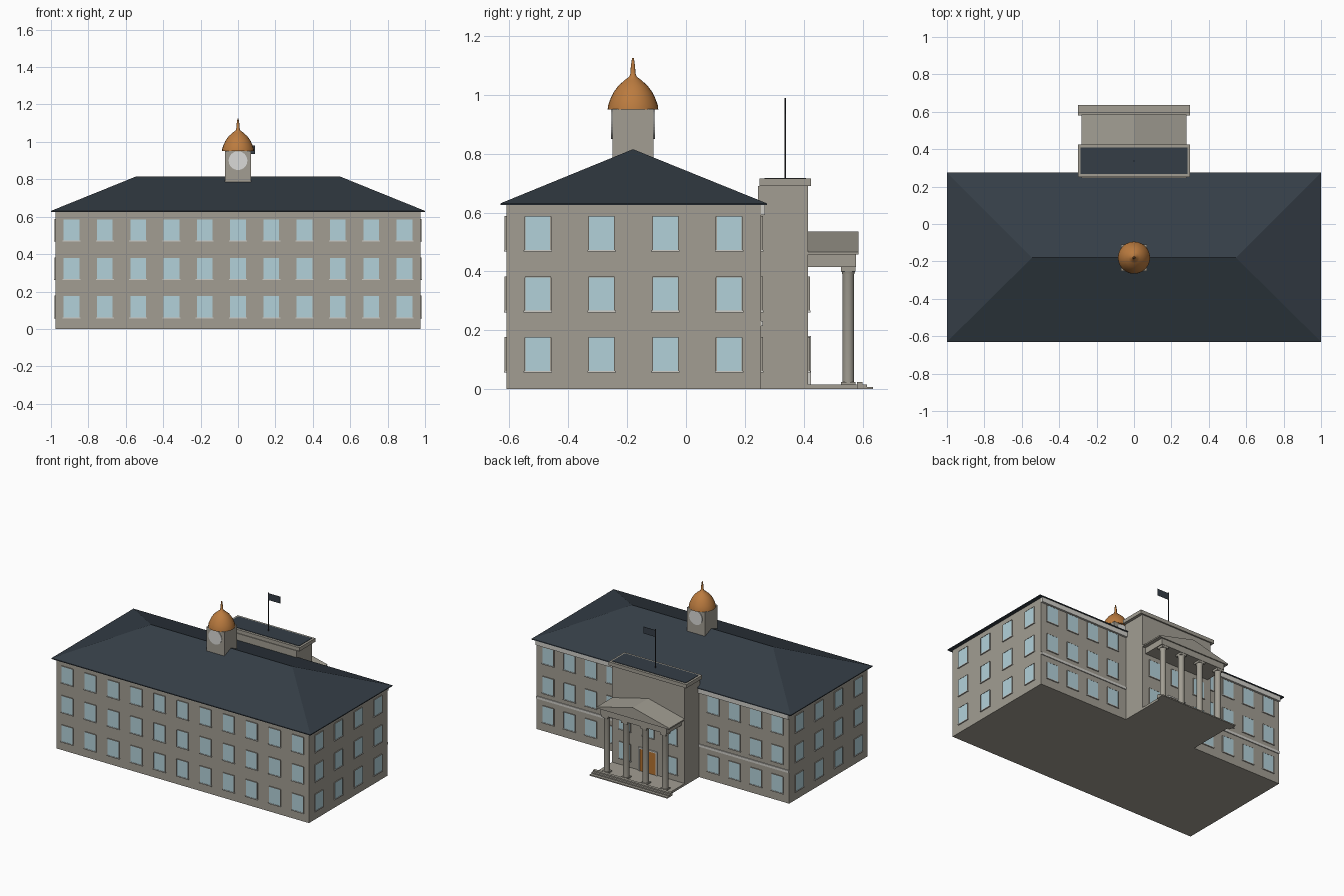
import bpy, bmesh
from math import radians, cos, sin, pi
from mathutils import Matrix, Vector

cube = bpy.data.objects.get("Cube")
if cube:
    bpy.data.objects.remove(cube)


def material(name, r, g, b):
    m = bpy.data.materials.new(name)
    m.use_nodes = True
    colour = (r, g, b, 1)
    m.diffuse_color = colour
    m.node_tree.nodes["Principled BSDF"].inputs["Base Color"].default_value = colour
    return m


STONE = material("stone", .36, .34, .29)
TRIM = material("pale trim", .62, .61, .57)
GLASS = material("window glass", .45, .64, .70)
SLATE = material("dark slate", .035, .048, .062)
COPPER = material("copper", .50, .20, .05)
WOOD = material("door wood", .46, .17, .03)
CLOCK = material("clock white", .70, .70, .68)
METAL = material("dark metal", .03, .03, .035)


def finish(name, bm, mat, smooth=False):
    bmesh.ops.recalc_face_normals(bm, faces=bm.faces)
    me = bpy.data.meshes.new(name)
    bm.to_mesh(me)
    bm.free()
    me.materials.append(mat)
    ob = bpy.data.objects.new(name, me)
    bpy.context.collection.objects.link(ob)
    if smooth:
        bpy.ops.object.select_all(action="DESELECT")
        ob.select_set(True)
        bpy.context.view_layer.objects.active = ob
        bpy.ops.object.shade_smooth_by_angle(angle=radians(40))
    return ob


def add_box(bm, x, y, z, turn=Matrix()):
    """Each of x, y, z is a (low, high) pair."""
    size = Matrix.Diagonal((x[1] - x[0], y[1] - y[0], z[1] - z[0], 1))
    mid = Matrix.Translation((sum(x) / 2, sum(y) / 2, sum(z) / 2))
    bmesh.ops.create_cube(bm, size=1, matrix=turn @ mid @ size)


def boxes(name, mat, *specs):
    bm = bmesh.new()
    for s in specs:
        add_box(bm, *s)
    return finish(name, bm, mat)


def lathe(bm, profile, centre, steps=24):
    rings = []
    for r, z in profile:
        rings.append([bm.verts.new((centre[0] + r * cos(2 * pi * i / steps),
                                    centre[1] + r * sin(2 * pi * i / steps), z))
                      for i in range(steps)])
    for a, b in zip(rings, rings[1:]):
        for i in range(steps):
            j = (i + 1) % steps
            bm.faces.new((a[i], a[j], b[j], b[i]))
    bm.faces.new(rings[0][::-1])
    bm.faces.new(rings[-1])


# Main block and hipped roof
W, Y0, Y1, H = .975, -.61, .255, .625
MID = -.18
boxes("main_walls", STONE, ((-W, W), (Y0, Y1), (0, H)))
bm = bmesh.new()
corners = [(-1, -.63), (1, -.63), (1, .275), (-1, .275)]
low = [bm.verts.new((x, y, H)) for x, y in corners]
eave = [bm.verts.new((x, y, H + .006)) for x, y in corners]
left, right = [bm.verts.new((x, MID, .815)) for x in (-.545, .545)]
bm.faces.new(low)
for i in range(4):
    j = (i + 1) % 4
    bm.faces.new((low[i], low[j], eave[j], eave[i]))
bm.faces.new((eave[0], eave[1], right, left))
bm.faces.new((eave[1], eave[2], right))
bm.faces.new((eave[2], eave[3], left, right))
bm.faces.new((eave[3], eave[0], left))
finish("hipped_roof", bm, SLATE)

# Cornice and string course on the entrance side
boxes("back_cornice", TRIM, ((-W, W), (Y1, Y1 + .014), (.592, H)))
boxes("back_string_course", TRIM, ((-W, W), (Y1, Y1 + .006), (.215, .232)))


def windows(side, turn, columns, floors, width=.088):
    """Windows on a wall whose outward direction is local -y at y = 0."""
    panes, sills, frames = bmesh.new(), bmesh.new(), bmesh.new()
    h = width / 2
    for u in columns:
        for z in floors:
            top = z + .113
            add_box(panes, (u - h, u + h), (-.005, .01), (z, top), turn)
            add_box(sills, (u - h - .004, u + h + .004), (-.008, .01), (z - .006, z), turn)
            for s in (-1, 1):
                e = u + s * h
                add_box(frames, (e - .002, e + .002), (-.006, .01), (z, top), turn)
            add_box(frames, (u - h, u + h), (-.006, .01), (top, top + .003), turn)
    finish(side + "_window_panes", panes, GLASS)
    finish(side + "_window_sills", sills, TRIM)
    finish(side + "_window_frames", frames, STONE)


def wall(x, y, degrees):
    return Matrix.Translation((x, y, 0)) @ Matrix.Rotation(radians(degrees), 4, "Z")


FLOORS = (.062, .267, .473)
ends = [-.503 + .2165 * i for i in range(4)]
wings = [s * (.39 + .165 * i) for s in (-1, 1) for i in range(4)]
windows("front", wall(0, Y0, 0), [.178 * i for i in range(-5, 6)], FLOORS)
windows("left", wall(W, 0, 90), ends, FLOORS)
windows("right", wall(-W, 0, -90), [-y for y in ends], FLOORS)
windows("back", wall(0, Y1, 180), wings, FLOORS)

# Entrance block with parapet
B0, B1 = .255, .415
boxes("entrance_block", STONE, ((-.28, .28), (B0 - .01, B1), (0, .69)))
boxes("entrance_parapet", STONE, ((-.3, .3), (.25, .425), (.69, .715)))
boxes("entrance_flat_roof", SLATE, ((-.285, .285), (.267, .408), (.71, .718)))
windows("entrance", wall(0, B1, 180), (-.18, 0, .18), FLOORS[1:2])
windows("entrance_ground", wall(0, B1, 180), (-.18, .18), FLOORS[:1])
boxes("door", WOOD, ((-.062, -.002), (B1, B1 + .006), (.015, .17)),
      ((.002, .062), (B1, B1 + .006), (.015, .17)))
boxes("door_frame", TRIM, ((-.072, -.062), (B1, B1 + .009), (.015, .18)),
      ((.062, .072), (B1, B1 + .009), (.015, .18)),
      ((-.062, .062), (B1, B1 + .009), (.17, .18)))

# Portico floor and steps
boxes("portico_floor", STONE, ((-.28, .28), (B1, .585), (0, .016)))
boxes("portico_steps", STONE, ((-.3, .3), (.58, .6), (0, .025)),
      ((-.3, .3), (.6, .615), (0, .016)), ((-.3, .3), (.615, .635), (0, .008)))

# Columns with capitals and bases
bm = bmesh.new()
for x in (-.225, -.075, .075, .225):
    lathe(bm, ((.02, .016), (.02, .39), (.023, .4)), (x, .551), 20)
    add_box(bm, (x - .024, x + .024), (.527, .575), (.4, .416))
    add_box(bm, (x - .024, x + .024), (.527, .575), (.016, .024))
finish("portico_columns", bm, STONE, True)

# Entablature and gabled roof
boxes("portico_entablature", STONE, ((-.255, .255), (B1, .577), (.415, .46)))
bm = bmesh.new()
ends = [[bm.verts.new((x, y, z)) for x, z in ((-.28, .457), (.28, .457), (.28, .466), (0, .535), (-.28, .466))]
        for y in (B1 - .005, .585)]
bm.faces.new(ends[0])
bm.faces.new(ends[1])
for i in range(5):
    j = (i + 1) % 5
    bm.faces.new((ends[0][i], ends[0][j], ends[1][j], ends[1][i]))
finish("portico_gable", bm, STONE)

# Flagpole and flag
bm = bmesh.new()
lathe(bm, ((.0025, .71), (.0025, .988)), (0, .337), 8)
finish("flagpole", bm, METAL)
boxes("flag", SLATE, ((0, .09), (.336, .338), (.935, .982)))

# Cupola with clocks
boxes("cupola", STONE, ((-.07, .07), (MID - .07, MID + .07), (.75, .952)))
for name, side in (("front_clock", -1), ("back_clock", 1)):
    bm = bmesh.new()
    place = Matrix.Translation((0, MID + side * .07, .9)) @ Matrix.Rotation(pi / 2, 4, "X")
    bmesh.ops.create_cone(bm, cap_ends=True, segments=32, radius1=.05, radius2=.05,
                          depth=.008, matrix=place)
    finish(name, bm, CLOCK)

# Dome and spire
bm = bmesh.new()
lathe(bm, ((.086, .95), (.084, .965), (.077, .985), (.066, 1.008), (.05, 1.03),
           (.03, 1.048), (.012, 1.062), (.008, 1.075), (.0075, 1.095), (.003, 1.125)), (0, MID))
finish("dome", bm, COPPER, True)
